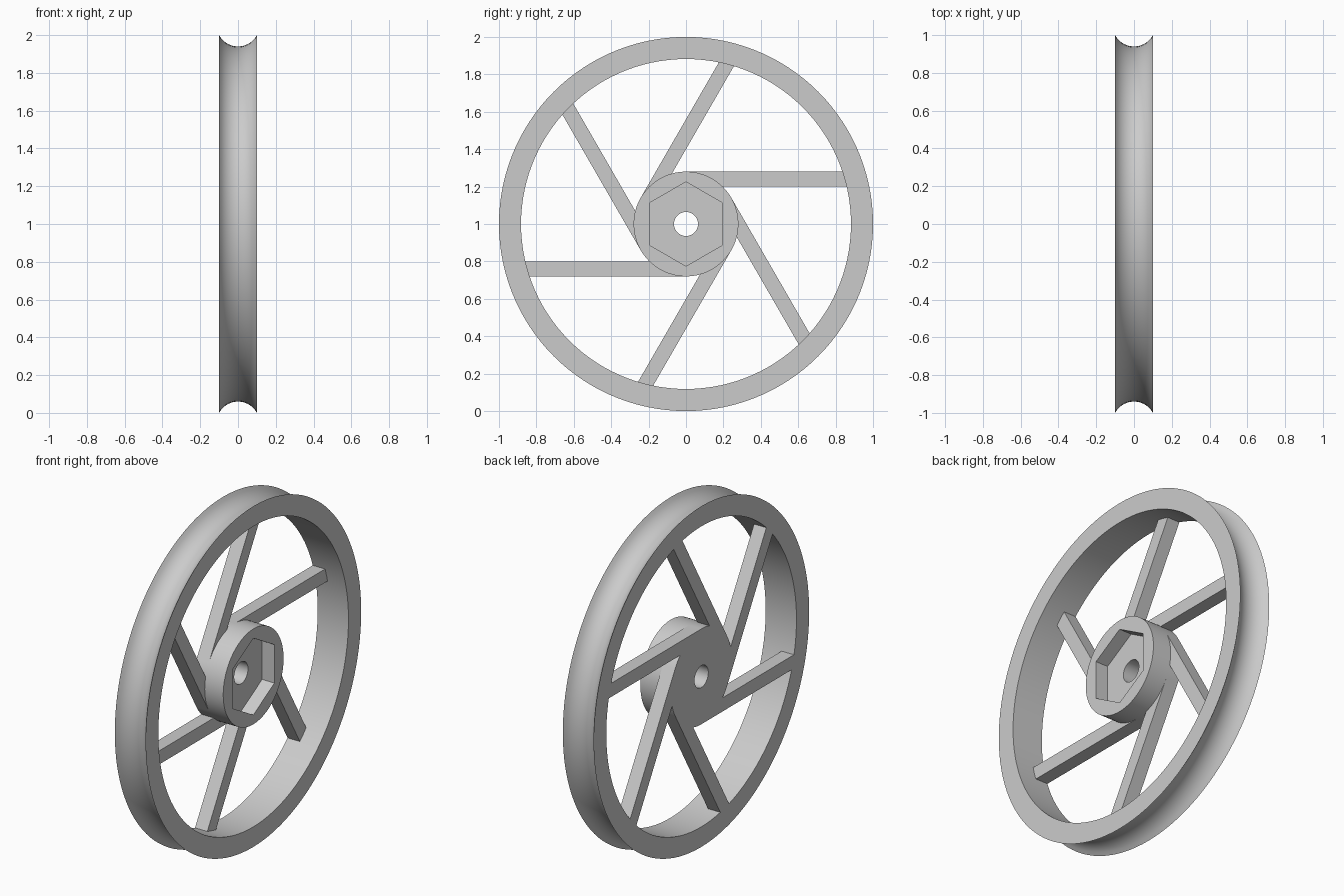
import bpy
import bmesh
from math import sin, cos, pi, radians, sqrt

SEGMENTS = 120
HALF_WIDTH = 0.1
SPOKE = 0.08
HUB_RADIUS = 0.28

old = bpy.data.objects.get("Cube")
if old:
    bpy.data.objects.remove(old)

grey = bpy.data.materials.new("plain grey")
grey.use_nodes = True
colour = (0.6, 0.6, 0.6, 1)
grey.diffuse_color = colour
grey.node_tree.nodes["Principled BSDF"].inputs["Base Color"].default_value = colour


def finish(name, bm):
    """Turn a bmesh into a shaded object standing on the ground."""
    bmesh.ops.recalc_face_normals(bm, faces=bm.faces)
    bmesh.ops.translate(bm, verts=bm.verts, vec=(0, 0, 1))
    mesh = bpy.data.meshes.new(name)
    bm.to_mesh(mesh)
    bm.free()
    mesh.materials.append(grey)
    obj = bpy.data.objects.new(name, mesh)
    bpy.context.collection.objects.link(obj)
    bpy.ops.object.select_all(action="DESELECT")
    obj.select_set(True)
    bpy.context.view_layer.objects.active = obj
    bpy.ops.object.shade_smooth_by_angle(angle=radians(30))


def lathe(name, profile):
    """Closed ring around the x axis; each radius is a function of angle."""
    bm = bmesh.new()
    angles = [2 * pi * i / SEGMENTS for i in range(SEGMENTS)]
    loops = [[bm.verts.new((x, r(a) * sin(a), r(a) * cos(a))) for a in angles]
             for x, r in profile]
    for k, loop in enumerate(loops):
        other = loops[k - 1]
        for i in range(SEGMENTS):
            bm.faces.new((other[i - 1], other[i], loop[i], loop[i - 1]))
    finish(name, bm)


def circle(radius):
    return lambda a: radius


def hexagon(a):
    return 0.195 / cos(a % (pi / 3) - pi / 6)


# Rim with a concave groove around its outside
groove_depth = 0.06
arc = (HALF_WIDTH ** 2 + groove_depth ** 2) / (2 * groove_depth)
rim = [(-HALF_WIDTH, circle(0.882)), (HALF_WIDTH, circle(0.882))]
for i in range(17):
    x = HALF_WIDTH * (1 - i / 8)
    rim.append((x, circle(1 - groove_depth + arc - sqrt(arc ** 2 - x ** 2))))
lathe("grooved_rim", rim)

# Hub with a hexagonal recess on one side and a through bore
bore = circle(0.064)
lathe("hub", [(-HALF_WIDTH, bore), (-HALF_WIDTH, circle(HUB_RADIUS)),
              (HALF_WIDTH, circle(HUB_RADIUS)), (HALF_WIDTH, hexagon),
              (0.02, hexagon), (0.02, bore)])

# Six square spokes tangent to the hub, flush with the plain side
for n in range(6):
    a = n * pi / 3
    bm = bmesh.new()
    bmesh.ops.create_cube(bm, size=1)
    for v in bm.verts:
        x = -HALF_WIDTH + SPOKE * (v.co.x + 0.5)
        y = 0.87 * (v.co.y + 0.5)
        z = HUB_RADIUS + SPOKE * (v.co.z - 0.5)
        v.co = (x, y * cos(a) - z * sin(a), y * sin(a) + z * cos(a))
    finish(f"spoke_{n + 1}", bm)
